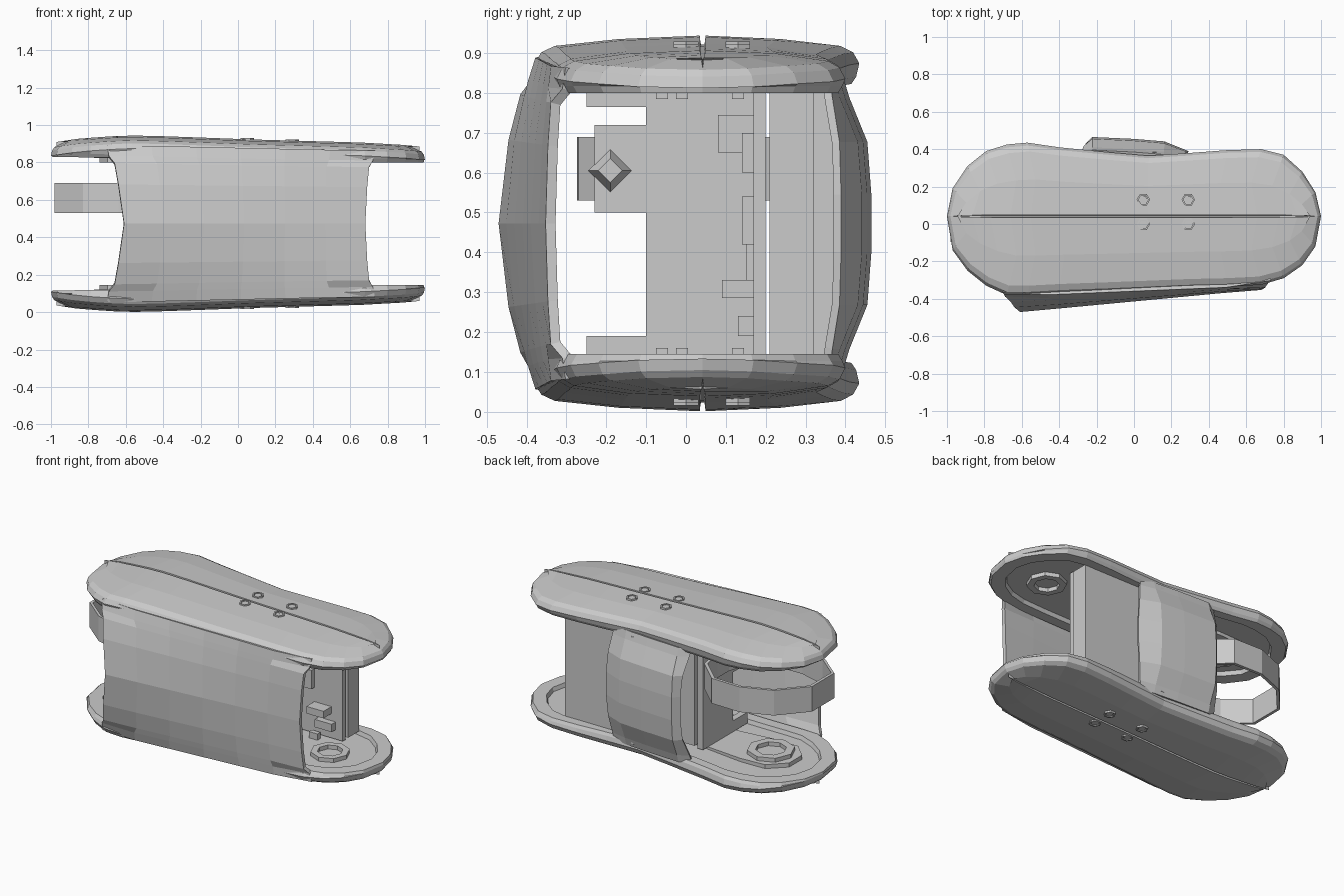
import bpy, bmesh, math
from mathutils import Matrix

if "Cube" in bpy.data.objects:
    bpy.data.objects.remove(bpy.data.objects["Cube"])

H = 0.945      # total height; the body is mirrored about H / 2
SEAM = 0.042


def lerp_table(table, x):
    for (x0, v0), (x1, v1) in zip(table, table[1:]):
        if x <= x1:
            return v0 + (v1 - v0) * (x - x0) / (x1 - x0)
    return table[-1][1]


def make_object(name, bm):
    bmesh.ops.recalc_face_normals(bm, faces=bm.faces)
    me = bpy.data.meshes.new(name)
    bm.to_mesh(me)
    bm.free()
    ob = bpy.data.objects.new(name, me)
    bpy.context.collection.objects.link(ob)
    return ob


def mirrored(name, build):
    """Build a part at the top, and again flipped at the bottom."""
    for side in ("top", "bottom"):
        bm = build()
        if side == "bottom":
            for v in bm.verts:
                v.co.z = H - v.co.z
        make_object(side + "_" + name, bm)


def box(name, x, y, z):
    bm = bmesh.new()
    m = Matrix.Translation([sum(a) / 2 for a in (x, y, z)])
    m = m @ Matrix.Diagonal((x[1] - x[0], y[1] - y[0], z[1] - z[0], 1))
    bmesh.ops.create_cube(bm, size=1, matrix=m)
    return make_object(name, bm)


def bridge_loops(bm, loops, close=True):
    n = len(loops[0])
    for a, b in zip(loops, loops[1:]):
        for i in range(n if close else n - 1):
            j = (i + 1) % n
            bm.faces.new((a[i], a[j], b[j], b[i]))


def tube(bm, outer, inner, z0, z1):
    """Wall between two outlines of equal point count."""
    loops = [[bm.verts.new((x, y, z)) for x, y in pts]
             for pts, z in ((outer, z0), (outer, z1), (inner, z1), (inner, z0))]
    bridge_loops(bm, loops + [loops[0]])


def ngon(cx, cy, r, n):
    return [(cx + r * math.cos(math.tau * i / n), cy + r * math.sin(math.tau * i / n))
            for i in range(n)]


# Lid outline: x, front y, back y
OUT = [(-0.97, -0.14, 0.19), (-0.89, -0.25, 0.31), (-0.79, -0.33, 0.39),
       (-0.68, -0.38, 0.425), (-0.57, -0.38, 0.435), (-0.4, -0.37, 0.41),
       (-0.15, -0.36, 0.385), (0.08, -0.35, 0.365), (0.3, -0.34, 0.38),
       (0.5, -0.335, 0.395), (0.68, -0.325, 0.4), (0.8, -0.29, 0.37),
       (0.9, -0.22, 0.28), (0.97, -0.12, 0.17)]
outline = ([(-1, SEAM)] + [(x, f) for x, f, b in OUT] + [(1, SEAM)]
           + [(x, b) for x, f, b in reversed(OUT)])
TOP = [(-1, 0.905), (-0.85, 0.928), (-0.6, 0.945), (-0.3, 0.938),
       (0, 0.925), (0.65, 0.907), (0.9, 0.893), (1, 0.882)]
UNDER = [(-1, 0.83), (-0.65, 0.825), (0.3, 0.80), (1, 0.80)]


# Domed lids with a seam groove and a shallow recess underneath
def lid():
    bm = bmesh.new()
    loops = []

    def ring(s, table, dz, axis=0.85):
        loop = []
        for x, y in outline:
            px = axis * x + (1 - axis) * x * s
            py = SEAM + (y - SEAM) * s
            loop.append(bm.verts.new((px, py, lerp_table(table, px) + dz)))
        loops.append(loop)

    ring(0.0, TOP, -0.022, 0.97)
    ring(0.012, TOP, -0.022, 0.97)
    ring(0.018, TOP, 0, 0.97)
    ring(0.5, TOP, -0.008)
    ring(0.88, TOP, -0.026)
    ring(0.96, TOP, -0.042)
    ring(1.0, TOP, -0.07)
    ring(0.98, UNDER, 0.018)
    ring(0.95, UNDER, 0)
    ring(0.78, UNDER, 0, 0.6)
    ring(0.76, UNDER, 0.025, 0.6)
    ring(0.0, UNDER, 0.025, 0.6)
    bridge_loops(bm, loops)
    bmesh.ops.remove_doubles(bm, verts=bm.verts, dist=0.0005)
    return bm


mirrored("lid", lid)


# Octagonal sockets on the inner floors, the left one on a raised platform
def sockets():
    bm = bmesh.new()
    for cx, r, z in ((-0.6, 0.14, 0.80), (0.65, 0.115, 0.80)):
        tube(bm, ngon(cx, 0.0, r, 8), ngon(cx, 0.0, r * 0.65, 8), z, 0.86)
    return bm


def platform():
    bm = bmesh.new()
    pts = [(-0.15, -0.12), (-0.15, 0.14), (-0.5, 0.17), (-0.67, 0.16), (-0.77, 0.06),
           (-0.77, -0.07), (-0.68, -0.16), (-0.5, -0.16)]
    f = bm.faces.new([bm.verts.new((x, y, 0.825)) for x, y in pts])
    geom = bmesh.ops.extrude_face_region(bm, geom=[f])["geom"]
    for v in geom:
        if isinstance(v, bmesh.types.BMVert):
            v.co.z = 0.87
    return bm


# Screws on the outside
def screws():
    bm = bmesh.new()
    for cx in (0.05, 0.29):
        for cy in (0.0, 0.13):
            z = lerp_table(TOP, cx) + 0.006
            tube(bm, ngon(cx, cy, 0.036, 6), ngon(cx, cy, 0.026, 6), z - 0.03, z)
            tube(bm, ngon(cx, cy, 0.022, 6), ngon(cx, cy, 0.001, 6), z - 0.03, z - 0.003)
    return bm


mirrored("sockets", sockets)
mirrored("platform", platform)
mirrored("screws", screws)


def sheet(name, rows, thickness, offset):
    bm = bmesh.new()
    loops = [[bm.verts.new(p) for p in row] for row in rows]
    bridge_loops(bm, loops, close=False)
    ob = make_object(name, bm)
    mod = ob.modifiers.new("thickness", "SOLIDIFY")
    mod.thickness = thickness
    mod.offset = offset
    return ob


# Bulging front wall; its side edges flare into the lids
rows = [(1.0, -0.70, 0.73), (0.86, -0.69, 0.72), (0.77, -0.66, 0.7),
        (0.5, -0.64, 0.69), (0, -0.61, 0.68)]
rows += [(-k, l, r) for k, l, r in reversed(rows[:-1])]
grid = []
for k, left, right in rows:
    row = []
    for i in range(7):
        x = left + (right - left) * i / 6
        u = min(1, max(0, (x + 0.6) / 1.25))
        edge, mid = -0.372 + 0.052 * u, -0.458 + 0.118 * u
        y = mid + (edge - mid) * abs(k) ** 1.8
        if abs(k) > 0.8:
            y += 0.02 * max(0, abs(x) - 0.64) / 0.06
        row.append((x, y, H / 2 + k * (0.415 - 0.025 * u)))
    grid.append(row)
wall = sheet("front_wall", grid, 0.025, 0)

# Curved back panel between the lids
grid = []
for z, dy in ((0.11, -0.07), (0.16, -0.055), (0.27, -0.01), (0.4, 0), (0.545, 0),
              (0.675, -0.01), (0.785, -0.055), (0.835, -0.07)):
    flare = 0.04 * abs((z - H / 2) / 0.36) ** 2
    grid.append([(x, y + dy, z) for x, y in
                 ((-0.25 - flare, 0.42), (-0.22, 0.456), (0.0, 0.445),
                  (0.16, 0.432), (0.29 - flare, 0.38 - dy * 0.6))])
sheet("back_panel", grid, 0.02, 0)

# Flat band ring that sticks out at the left end
half = [(-0.98, 0.13), (-0.83, 0.3), (-0.64, 0.375), (-0.44, 0.37), (-0.29, 0.23), (-0.25, 0.07)]
pts = half + [(x, -0.73 * y) for x, y in reversed(half)]
bm = bmesh.new()
tube(bm, pts, [(-0.61 + (x + 0.61) * 0.95, y * 0.95) for x, y in pts], 0.53, 0.69)
make_object("band_ring", bm)

# Inner frame: cross plate, battery block and circuit board
box("cross_plate", (-0.26, -0.22), (-0.1, 0.2), (0.12, 0.83))
box("cross_plate_arm", (-0.26, -0.22), (-0.23, -0.1), (0.5, 0.72))
box("cross_plate_top_tab", (-0.26, -0.22), (-0.25, -0.1), (0.765, 0.83))
box("cross_plate_bottom_tab", (-0.26, -0.22), (-0.25, -0.1), (0.12, 0.19))
box("battery_block", (0.1, 0.63), (0.21, 0.32), (0.14, 0.805))
box("circuit_board", (-0.2, 0.62), (0.17, 0.2), (0.13, 0.815))
box("side_wall", (0.1, 0.12), (0.3, 0.385), (0.13, 0.815))

# Components on the board
for i, (x, y, z, h) in enumerate(((0.3, 0.14, 0.42, 0.12), (0.35, 0.14, 0.6, 0.1),
                                  (0.1, 0.15, 0.3, 0.2), (0.2, 0.08, 0.65, 0.095),
                                  (0.42, 0.09, 0.285, 0.045), (0.45, 0.13, 0.19, 0.05))):
    box("component_%d" % (i + 1), (x, x + 0.12), (y, 0.18), (z, z + h))


# Pegs between frame and lids
def pegs():
    bm = bmesh.new()
    for px, py in ((-0.1, -0.06), (-0.1, 0.13), (0.45, 0.13), (0.3, -0.01)):
        bmesh.ops.create_cube(bm, size=1, matrix=Matrix.Translation((px, py, 0.81))
                              @ Matrix.Diagonal((0.06, 0.03, 0.05, 1)))
    return bm


mirrored("pegs", pegs)

# Diamond-shaped knob on the cross plate
bm = bmesh.new()
bmesh.ops.create_cone(bm, segments=4, radius1=0.056, radius2=0.03, depth=0.05, cap_ends=True,
                      matrix=Matrix.Translation((-0.2, -0.19, 0.605)) @ Matrix.Rotation(math.pi / 2, 4, "Y"))
make_object("diamond_knob", bm)
